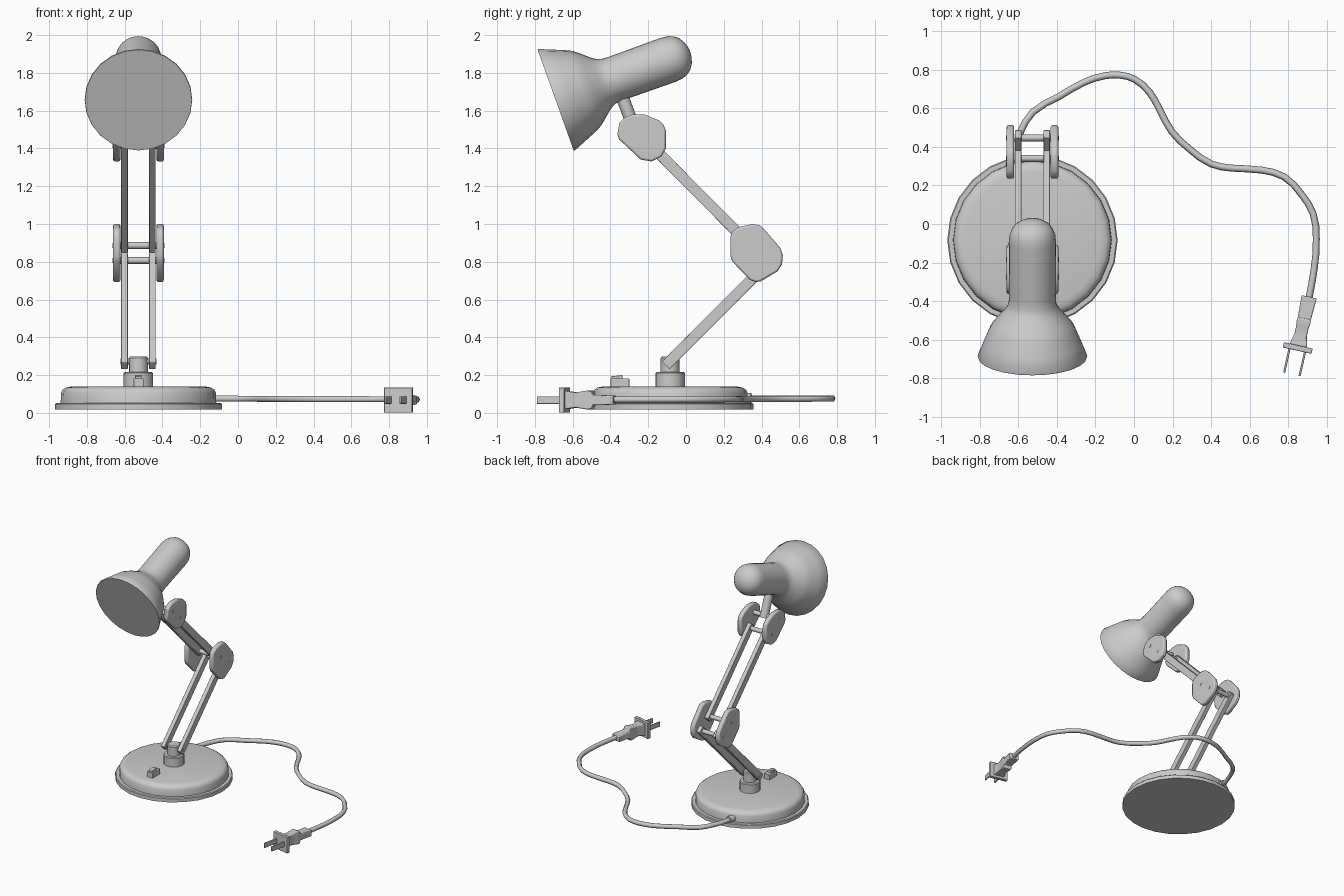
import bpy, bmesh, math
from mathutils import Vector, Matrix

if "Cube" in bpy.data.objects:
    bpy.data.objects.remove(bpy.data.objects["Cube"])

CX, BY = -0.527, -0.084      # lamp centre plane, base centre


def finish(name, bm, bevel=0.0, angle=35):
    bmesh.ops.recalc_face_normals(bm, faces=bm.faces)
    me = bpy.data.meshes.new(name)
    bm.to_mesh(me)
    bm.free()
    for p in me.polygons:
        p.use_smooth = True
    me.set_sharp_from_angle(angle=math.radians(angle))
    ob = bpy.data.objects.new(name, me)
    bpy.context.collection.objects.link(ob)
    if bevel:
        m = ob.modifiers.new("Bevel", 'BEVEL')
        m.width, m.segments, m.limit_method = bevel, 2, 'ANGLE'
        m.angle_limit = math.radians(50)
    return ob


def loft(name, rings, **kw):
    """Skin a list of equal-length point rings and cap both ends."""
    bm = bmesh.new()
    vs = [[bm.verts.new(p) for p in r] for r in rings]
    n = len(vs[0])
    for a, b in zip(vs, vs[1:]):
        for i in range(n):
            bm.faces.new((a[i], a[(i + 1) % n], b[(i + 1) % n], b[i]))
    bm.faces.new(vs[0])
    bm.faces.new(vs[-1])
    return finish(name, bm, **kw)


def lathe(name, origin, axis, profile, n=24, **kw):
    """Revolve (distance along axis, radius) pairs."""
    rot = Vector(axis).to_track_quat('Z', 'Y').to_matrix()
    o = Vector(origin)
    rings = [[o + rot @ Vector((r * math.cos(math.tau * i / n), r * math.sin(math.tau * i / n), t))
              for i in range(n)] for t, r in profile]
    return loft(name, rings, **kw)


def rod(name, a, b, r, n=16):
    d = Vector(b) - Vector(a)
    return lathe(name, a, d, [(0, r), (d.length, r)], n)


def box(name, centre, size, rot=Matrix.Identity(4), bevel=0.0):
    bm = bmesh.new()
    bmesh.ops.create_cube(bm, size=1, matrix=Matrix.Translation(centre) @ rot @ Matrix.Diagonal((*size, 1)))
    return finish(name, bm, bevel)


# Base, collar and pivot post
lathe("base_plate", (CX, BY, 0), (0, 0, 1), [(.018, .442), (.046, .442), (.052, .436)])
lathe("base_dome", (CX, BY, 0), (0, 0, 1),
      [(.05, .412), (.105, .41), (.122, .402), (.134, .385), (.14, .355)])
lathe("collar", (CX, BY, 0), (0, 0, 1), [(.135, .078), (.21, .078), (.216, .072)], 20)
lathe("pivot_post", (CX, BY, 0), (0, 0, 1), [(.21, .05), (.29, .05), (.298, .044)], 16)

# Switch with rocker
box("switch_body", (CX, -.35, .157), (.053, .10, .05), bevel=.004)
box("switch_rocker", (CX, -.365, .182), (.034, .06, .03), Matrix.Rotation(.12, 4, 'X'), bevel=.003)

# Arm pivots in (y, z)
P0, P1 = (-.087, .272), (.447, .807)
P2, P3 = (.341, .886), (-.185, 1.416)
P4 = (-.275, 1.505)


def arm_bar(name, x, a, b):
    a, b = Vector((x, *a)), Vector((x, *b))
    d = b - a
    box(name, (a + b) / 2, (.035, .057, d.length + .06),
        Matrix.Rotation(-math.atan2(d.y, d.z), 4, 'X'), bevel=.004)


# Joint plate outlines in (y, z)
ELBOW = [(.235, .93), (.245, .96), (.275, .983), (.352, 1.0), (.39, .993), (.41, .977), (.50, .873),
         (.513, .835), (.508, .785), (.484, .749), (.395, .696), (.365, .693), (.336, .706),
         (.246, .80), (.235, .83)]
HEAD = [(-.363, 1.474), (-.352, 1.537), (-.325, 1.563), (-.288, 1.579), (-.22, 1.58), (-.145, 1.55),
        (-.118, 1.525), (-.107, 1.495), (-.107, 1.40), (-.13, 1.357), (-.182, 1.331),
        (-.24, 1.341), (-.336, 1.431), (-.355, 1.45)]

for side, s in (("left", -1), ("right", 1)):
    arm_bar("lower_arm_" + side, CX + s * .074, P0, P1)
    arm_bar("upper_arm_" + side, CX + s * .074, P2, P3)
    for name, outline in (("elbow_plate_", ELBOW), ("head_plate_", HEAD)):
        loft(name + side, [[(CX + s * x, y, z) for y, z in outline] for x in (.095, .134)], bevel=.01)

# Cross pins through the joints
for name, (y, z), half, r in (("base_pin", P0, .096, .016), ("elbow_lower_pin", P1, .115, .018),
                              ("elbow_upper_pin", P2, .115, .018), ("head_lower_pin", P3, .115, .018),
                              ("head_upper_pin", P4, .115, .018)):
    rod(name, (CX - half, y, z), (CX + half, y, z), r, 12)
    if half > .1:
        rod(name + "_screw", (CX - .137, y, z), (CX + .137, y, z), .013, 12)

# Shade stem and shade
rod("shade_stem", (CX, -.268, 1.488), (CX, -.355, 1.72), .034)
lathe("shade", (CX, -.69, 1.656), (0, .942, .337),
      [(0, .283), (.006, .285), (.08, .255), (.155, .224), (.18, .209), (.205, .189), (.25, .15),
       (.272, .134), (.295, .124), (.34, .121), (.63, .123), (.672, .119), (.70, .108), (.725, .09),
       (.744, .06), (.754, .03), (.757, .006)], 24, angle=45)

# Power cord
path = [(-.645, .27), (-.625, .38), (-.59, .475), (-.526, .58), (-.386, .663), (-.257, .736),
        (-.153, .769), (-.07, .772), (.003, .751), (.08, .684), (.132, .596), (.194, .482),
        (.288, .389), (.402, .311), (.505, .29), (.66, .28), (.78, .244), (.868, .155),
        (.93, .052), (.946, -.078), (.935, -.233), (.905, -.40)]
cu = bpy.data.curves.new("power_cord", 'CURVE')
cu.dimensions, cu.bevel_depth, cu.bevel_resolution = '3D', .018, 1
cu.use_fill_caps = True
cu.resolution_u = 2
sp = cu.splines.new('BEZIER')
sp.bezier_points.add(len(path) - 1)
for i, (p, (x, y)) in enumerate(zip(sp.bezier_points, path)):
    p.co = (x, y, .078 - .008 * i / len(path))
    p.handle_left_type = p.handle_right_type = 'AUTO'
cord = bpy.data.objects.new("power_cord", cu)
bpy.context.collection.objects.link(cord)
rod("cord_grommet", (-.64, .29, .078), (-.632, .345, .078), .027, 12)

# Plug, in a local frame running along its own axis
START = Vector((.909, -.378, .068))
D = Vector((-.218, -.976, 0)).normalized()
S = Vector((-D.y, D.x, 0))
PLUG_ROT = Matrix((S, D, (0, 0, 1))).transposed().to_4x4()


def plug_ring(t, w, h):
    return [START + D * t + S * a * w + Vector((0, 0, b * h))
            for a, b in ((-1, -1), (1, -1), (1, 1), (-1, 1))]


loft("plug_body", [plug_ring(*r) for r in (
    (0, .04, .024), (.112, .035, .027), (.118, .036, .05), (.145, .036, .05),
    (.155, .033, .048), (.205, .033, .04), (.245, .043, .046), (.262, .045, .048))], bevel=.005)
box("plug_flange", START + D * .272, (.152, .028, .134), PLUG_ROT, bevel=.004)
for side, s in (("left", -1), ("right", 1)):
    box("plug_prong_" + side, START + D * .34 + S * s * .041, (.011, .145, .04), PLUG_ROT, bevel=.003)
